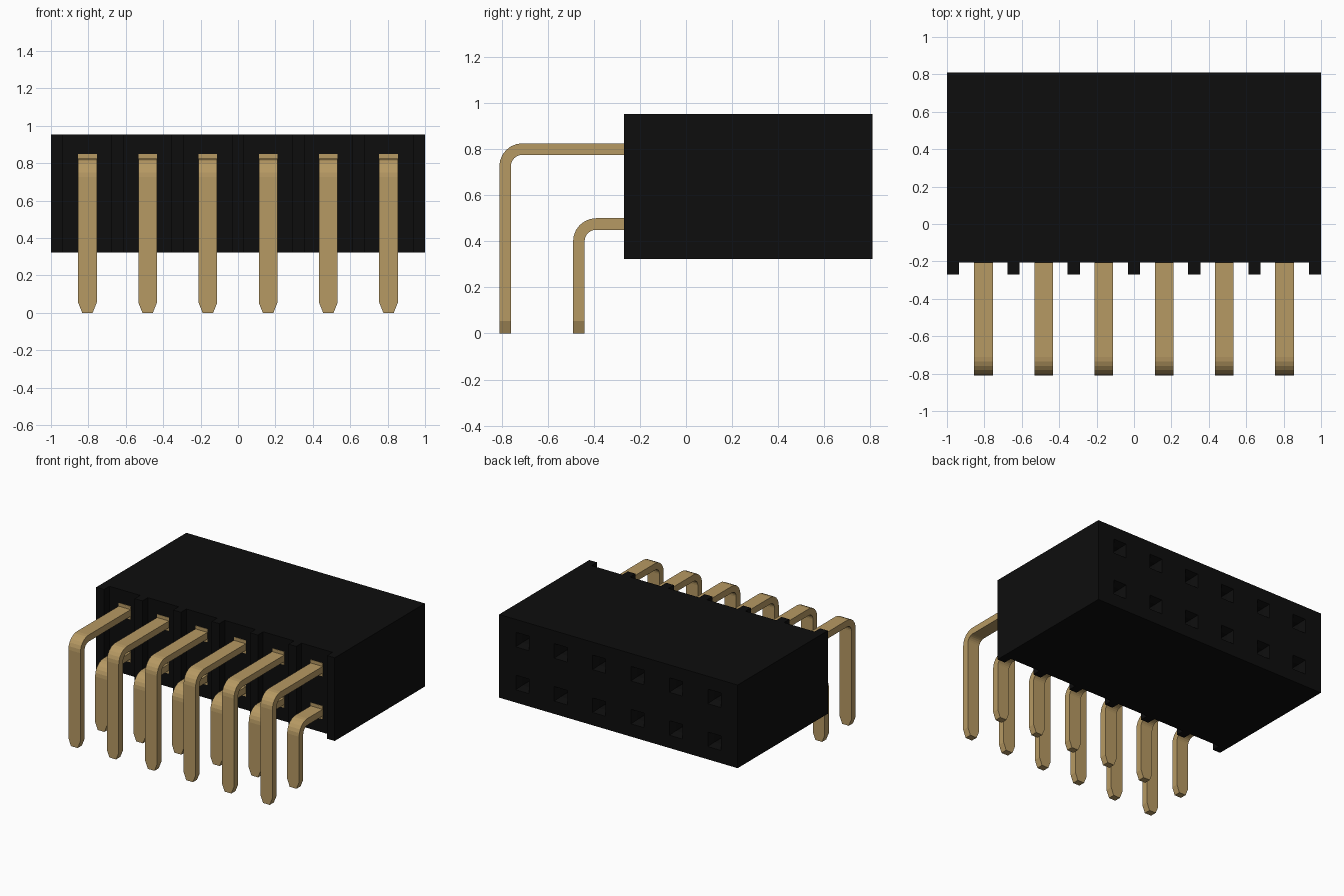
import bpy, bmesh, math
from mathutils import Vector

if "Cube" in bpy.data.objects:
    bpy.data.objects.remove(bpy.data.objects["Cube"])

PITCH = 0.322
COLS = [(i - 2.5) * PITCH for i in range(6)]
ROWS = [(0.80, -0.81), (0.475, -0.49)]      # pin height, outer y of the leg
Y_WALL, Y_RIB, Y_BACK = -0.205, -0.27, 0.81
Z0, Z1 = 0.323, 0.953


def material(name, rgb):
    m = bpy.data.materials.new(name)
    m.diffuse_color = (*rgb, 1)
    m.use_nodes = True
    m.node_tree.nodes["Principled BSDF"].inputs["Base Color"].default_value = m.diffuse_color
    return m


black = material("black plastic", (0.004, 0.004, 0.004))
gold = material("gold metal", (0.47, 0.32, 0.125))


def finish(bm, name, mat):
    me = bpy.data.meshes.new(name)
    bmesh.ops.recalc_face_normals(bm, faces=bm.faces)
    bm.to_mesh(me)
    bm.free()
    me.materials.append(mat)
    ob = bpy.data.objects.new(name, me)
    bpy.context.collection.objects.link(ob)
    return ob


def box_mesh(lo, hi):
    bm = bmesh.new()
    bmesh.ops.create_cube(bm, size=1)
    for v in bm.verts:
        v.co = Vector([(a + b) / 2 + c * (b - a) for a, b, c in zip(lo, hi, v.co)])
    return bm


# Housing, with a tapered square socket for each pin in the back face
H = 0.055
bm = box_mesh((-1, Y_WALL, Z0), (1, Y_BACK, Z1))
cuts = [((x + s, 0, 0), (1, 0, 0)) for x in COLS for s in (-H, H)]
cuts += [((0, 0, z + s), (0, 0, 1)) for z, _ in ROWS for s in (-H, H)]
for co, no in cuts:
    bmesh.ops.bisect_plane(bm, geom=bm.verts[:] + bm.edges[:] + bm.faces[:],
                           plane_co=co, plane_no=no)
bm.normal_update()
holes = []
for f in bm.faces:
    c = f.calc_center_median()
    if (f.normal.y > 0.9 and min(abs(c.x - x) for x in COLS) < 0.01
            and min(abs(c.z - z) for z, _ in ROWS) < 0.01):
        holes.append(f)
bmesh.ops.inset_individual(bm, faces=holes, thickness=0.028, depth=-0.05)
bmesh.ops.inset_individual(bm, faces=holes, thickness=0.001, depth=-0.35)
finish(bm, "housing", black)

# Upright ribs between the pin columns
for i in range(7):
    x = (i - 3) * (1 - 0.0325) / 3
    finish(box_mesh((x - 0.0325, Y_RIB, Z0), (x + 0.0325, Y_WALL, Z1)), "rib", black)


# Bent flat pin: rectangular sections lofted from the tip, round the bend, into the housing
def pin(x, zc, y_out):
    t, r, top = 0.05, 0.1, zc + 0.025
    sections = [((y_out, 0), (y_out + t, 0), 0.028),
                ((y_out, 0.055), (y_out + t, 0.055), 0.05)]
    for k in range(7):
        a = math.pi / 2 * k / 6
        o, i = [(y_out + r - q * math.cos(a), top - r + q * math.sin(a)) for q in (r, r - t)]
        sections.append((o, i, 0.05))
    sections.append(((Y_WALL + 0.02, top), (Y_WALL + 0.02, top - t), 0.05))
    bm = bmesh.new()
    rings = [[bm.verts.new((x + s * w, *p)) for p, s in ((o, -1), (o, 1), (i, 1), (i, -1))]
             for o, i, w in sections]
    for a, b in zip(rings, rings[1:]):
        for k in range(4):
            n = (k + 1) % 4
            bm.faces.new((a[k], a[n], b[n], b[k]))
    bm.faces.new(rings[0])
    bm.faces.new(rings[-1])
    finish(bm, "bent_pin", gold)
    # Square contact base showing on the housing wall
    finish(box_mesh((x - 0.05, Y_WALL - 0.003, zc - 0.05),
                    (x + 0.05, Y_WALL + 0.004, zc + 0.05)), "contact_base", gold)


for z, y in ROWS:
    for x in COLS:
        pin(x, z, y)
